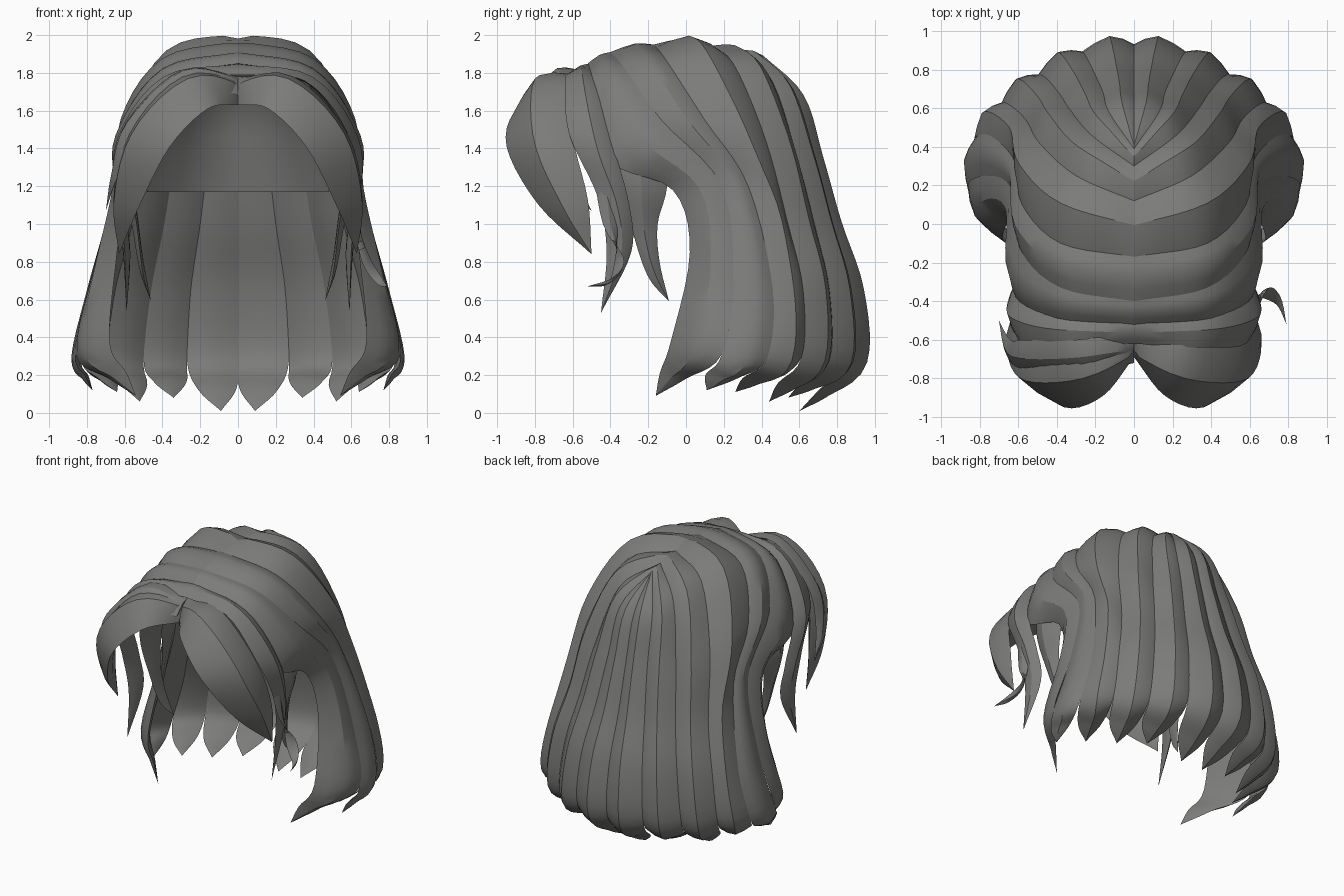
import bpy, bmesh
from mathutils import Vector as V

if "Cube" in bpy.data.objects:
    bpy.data.objects.remove(bpy.data.objects["Cube"])

hair = bpy.data.materials.new("ash grey")
hair.diffuse_color = (0.2, 0.2, 0.193, 1)
hair.use_nodes = True
hair.node_tree.nodes["Principled BSDF"].inputs["Base Color"].default_value = hair.diffuse_color
CENTRE = V((0, -0.05, 1.1))
SECTION = [(0, 0), (.2, .62), (.44, 1), (.74, .58), (1, 0), (.7, -.22), (.3, -.22)]


def spline(pts, steps=5):
    """Catmull-Rom samples through the points."""
    p = [V(q) for q in pts]
    p = [2 * p[0] - p[1]] + p + [2 * p[-1] - p[-2]]
    out = []
    for i in range(1, len(p) - 2):
        a, b, c, d = p[i - 1:i + 3]
        for k in range(steps):
            t = k / steps
            out.append(.5 * (2 * b + (c - a) * t + (2 * a - 5 * b + 4 * c - d) * t * t
                             + (3 * b - a - 3 * c + d) * t ** 3))
    return out + [p[-2]]


def finish(name, bm, mirror):
    bmesh.ops.recalc_face_normals(bm, faces=bm.faces)
    me = bpy.data.meshes.new(name)
    bm.to_mesh(me)
    bm.free()
    ob = bpy.data.objects.new(name, me)
    bpy.context.collection.objects.link(ob)
    me.materials.append(hair)
    bpy.ops.object.select_all(action='DESELECT')
    ob.select_set(True)
    bpy.context.view_layer.objects.active = ob
    bpy.ops.object.shade_smooth_by_angle(angle=.5)
    if mirror:
        m = ob.modifiers.new("mirror", 'MIRROR')
        m.use_mirror_merge = False


def lock(name, edge_a, edge_b, tip, bump=.2, mirror=True, rounded=0):
    """Lens-section lock of hair between two edge curves, closing at a tip."""
    tip = V(tip)
    ends = [], []
    if rounded:  # keep the lock wide until just before the tip
        la, lb = V(edge_a[-1]), V(edge_b[-1])
        half = (la - lb) / 2
        axis = tip.lerp((la + lb) / 2, .42)
        ends = [axis + half * rounded], [axis - half * rounded]
    a, b = spline(edge_a + ends[0] + [tip]), spline(edge_b + ends[1] + [tip])
    mid = [(p + q) / 2 for p, q in zip(a, b)]
    n = len(mid) - 1
    normals = [(mid[i + 1] - mid[max(i - 1, 0)]).cross(b[i] - a[i]).normalized() for i in range(n)]
    votes = sum(normals[i].dot((mid[i] - CENTRE).normalized()) for i in range(n))
    sign = 1 if votes > 0 else -1
    if abs(mid[0].x) < .01:  # close the parting
        normals[0].x = 0
    bm = bmesh.new()
    rings = []
    for i in range(n):
        w = (b[i] - a[i]).length * (.6 if i == 0 else 1)
        rings.append([bm.verts.new(a[i].lerp(b[i], t) + normals[i] * sign * h * bump * w)
                      for t, h in SECTION])
    k = len(SECTION)
    for r, s in zip(rings, rings[1:]):
        for j in range(k):
            bm.faces.new((r[j], r[(j + 1) % k], s[(j + 1) % k], s[j]))
    end = bm.verts.new(tip)
    for j in range(k):
        bm.faces.new((rings[-1][j], rings[-1][(j + 1) % k], end))
    bm.faces.new(rings[0])
    finish(name, bm, mirror)


# Guide curves from the parting down to the ends, back to front
g0 = [(0, .42, 1.88), (0, .61, 1.66), (0, .70, 1.35), (0, .79, 1.0), (0, .9, .65), (0, .92, .29)]
g1 = [(0, .39, 1.9), (.13, .58, 1.68), (.16, .68, 1.35), (.2, .77, 1.0), (.25, .87, .65), (.27, .88, .28)]
g2 = [(0, .3, 1.92), (.22, .46, 1.75), (.33, .59, 1.35), (.39, .68, 1.0), (.46, .76, .65), (.5, .76, .28)]
g3 = [(0, .12, 1.94), (.3, .25, 1.85), (.49, .42, 1.45), (.56, .54, 1.0), (.65, .62, .65), (.69, .61, .29)]
g4 = [(0, -.17, 1.95), (.38, -.1, 1.86), (.58, .1, 1.55), (.62, .33, 1.2), (.75, .46, .65), (.83, .43, .29)]
g5 = [(0, -.4, 1.91), (.38, -.33, 1.83), (.59, -.13, 1.55), (.64, .19, 1.2), (.77, .25, .7), (.86, .19, .31)]
g6 = [(0, -.52, 1.85), (.4, -.49, 1.75), (.6, -.41, 1.34), (.6, -.07, 1.18), (.64, .02, .85), (.68, -.08, .38)]

# Long back and side locks
guides = [g0, g1, g2, g3, g4, g5, g6]
tips = [(.09, .6, .01), (.34, .54, .08), (.52, .44, .06), (.64, .26, .11), (.77, .11, .12), (.54, -.16, .09)]
names = ["back_lock", "back_outer_lock", "rear_corner_lock", "rear_side_lock", "side_lock", "front_side_lock"]
for i, tip in enumerate(tips):
    lock(names[i], guides[i], guides[i + 1], tip, .22 if i < 4 else .16, rounded=.75 if i < 5 else .5)

# Short locks beside the face
lock("temple_lock",
     [(0, -.5, 1.85), (.4, -.47, 1.74), (.6, -.38, 1.4), (.6, -.3, 1.1), (.57, -.29, .85)],
     [(0, -.62, 1.79), (.35, -.64, 1.76), (.58, -.62, 1.48), (.62, -.47, 1.15), (.6, -.42, .86)],
     (.59, -.45, .53))
lock("inner_temple_lock",
     [(.5, -.38, 1.6), (.56, -.35, 1.25), (.53, -.28, .95), (.5, -.2, .72)],
     [(.5, -.1, 1.5), (.55, -.1, 1.2), (.53, -.15, 1.0), (.5, -.14, .8)],
     (.46, -.09, .59))

# Swept fringe on both sides of the parting
lock("fringe",
     [(0, -.58, 1.78), (.31, -.63, 1.77), (.57, -.6, 1.46), (.64, -.52, 1.13)],
     [(0, -.69, 1.63), (.16, -.89, 1.61), (.36, -.95, 1.41), (.52, -.78, 1.1)],
     (.63, -.5, .84), .27)

# Loose strands that differ left and right
lock("left_fringe_strand",
     [(0, -.56, 1.78), (-.3, -.6, 1.81), (-.57, -.6, 1.56), (-.64, -.6, 1.3)],
     [(0, -.72, 1.68), (-.25, -.77, 1.74), (-.54, -.78, 1.46), (-.65, -.7, 1.22)],
     (-.7, -.5, 1.07), .2, False)
lock("right_curl",
     [(.6, -.5, 1.35), (.64, -.44, 1.0), (.7, -.33, .82), (.76, -.38, .72)],
     [(.6, -.36, 1.35), (.62, -.36, 1.0), (.66, -.38, .79), (.74, -.42, .68)],
     (.79, -.52, .67), .2, False)

# Inner layer behind the head: inset strips following the back guides, ending in a ledge
bm = bmesh.new()
curves = []
for g in (g0, g1, g2, g3):
    pts = [p for p in spline(g) if p.z > 1.17]
    curves.append([V((p.x * .9, p.y - .05, p.z - .03)) for p in pts])
strips = [[V((-p.x, p.y, p.z)) for p in c] for c in curves[:0:-1]] + curves
rows = [[bm.verts.new(c[round(k * (len(c) - 1) / 9)]) for c in strips] for k in range(10)]
for r, s in zip(rows, rows[1:]):
    for j in range(len(r) - 1):
        bm.faces.new((r[j], r[j + 1], s[j + 1], s[j]))
for v in rows[-1]:
    v.co.z = 1.17
finish("nape_layer", bm, False)
